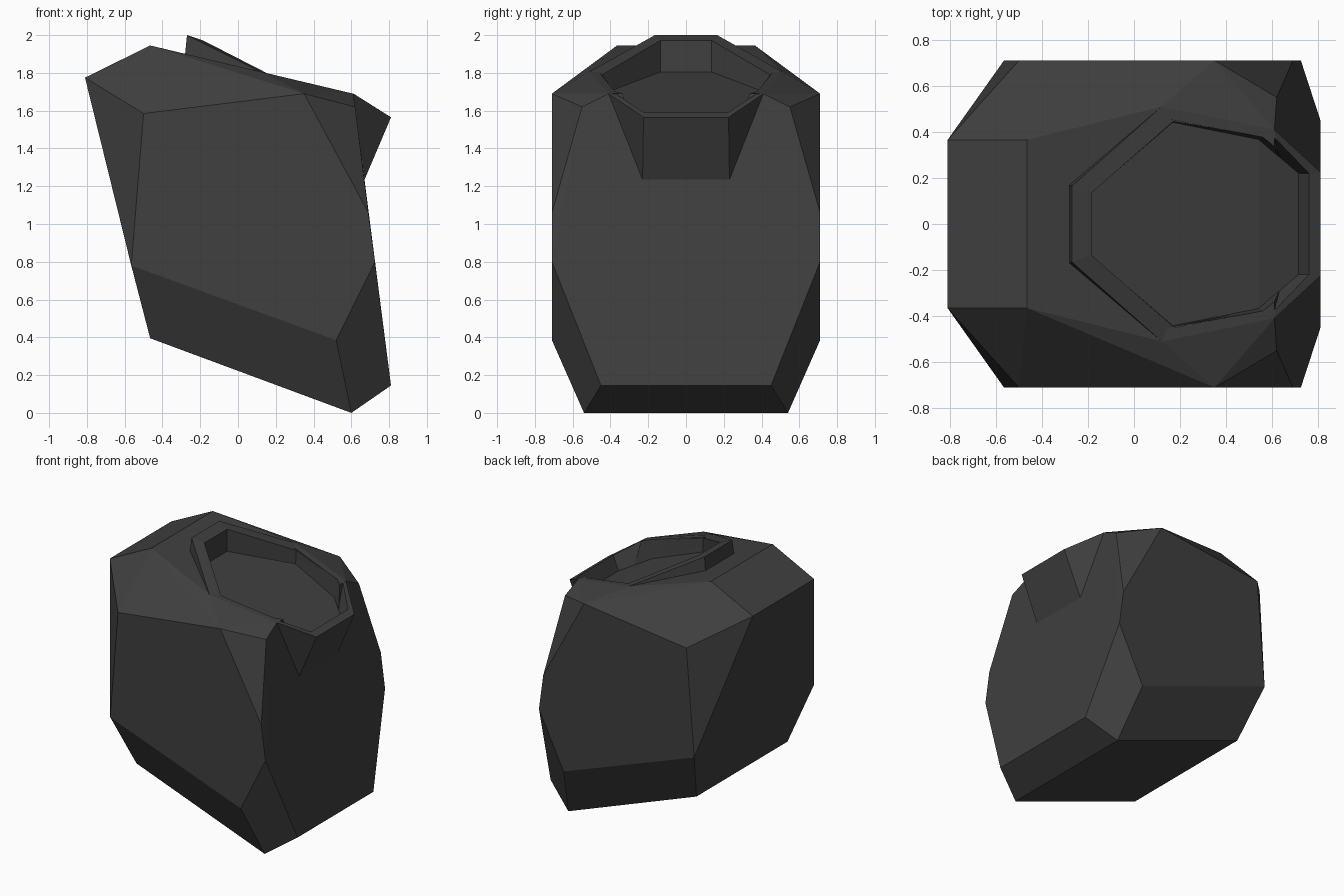
import bpy, bmesh, math
from mathutils import Vector

if "Cube" in bpy.data.objects:
    bpy.data.objects.remove(bpy.data.objects["Cube"])

# One dark grey for everything
grey = bpy.data.materials.new("dark_grey")
grey.use_nodes = True
grey.diffuse_color = (0.05, 0.05, 0.05, 1)
grey.node_tree.nodes["Principled BSDF"].inputs["Base Color"].default_value = grey.diffuse_color


def finish(bm, name):
    mesh = bpy.data.meshes.new(name)
    bm.to_mesh(mesh)
    bm.free()
    mesh.materials.append(grey)
    obj = bpy.data.objects.new(name, mesh)
    bpy.context.collection.objects.link(obj)
    return obj


def mirrored(half):
    """Closed loop from its left-hand (+y) half."""
    return list(half) + [(x, -y, z) for x, y, z in reversed(half)]


def hull(points, name):
    bm = bmesh.new()
    for p in points:
        bm.verts.new(p)
    out = bmesh.ops.convex_hull(bm, input=bm.verts)
    loose = [v for v in bm.verts if not v.link_faces]
    bmesh.ops.delete(bm, geom=loose, context='VERTS')
    bmesh.ops.dissolve_limit(bm, angle_limit=math.radians(1.5),
                             verts=bm.verts, edges=bm.edges)
    bmesh.ops.recalc_face_normals(bm, faces=bm.faces)
    return finish(bm, name)


# Faceted leaning body
body = hull(mirrored([
    (-.81, .365, 1.775), (-.465, .365, 1.945), (.12, .51, 1.806), (.61, .41, 1.69),
    (-.50, .71, 1.585), (.35, .71, 1.69), (.62, .55, 1.62), (.69, .71, 1.06),
    (.725, .71, .80), (.52, .71, .385), (-.565, .71, .78),
    (-.465, .54, .395), (.60, .54, 0), (.81, .45, .145)]), "body")

# Half loops of the bowl, from its foot over the rim to the floor
foot = [(-.28, .17, 1.90), (.12, .51, 1.806), (.61, .41, 1.69), (.67, .23, 1.235)]
lip = [(-.27, .165, 2.0), (.12, .51, 1.806), (.61, .41, 1.69), (.81, .225, 1.565)]
inner = [(-.185, .135, 1.972), (.17, .445, 1.79), (.615, .37, 1.688), (.76, .22, 1.59)]
floor = [(-.185, .135, 1.805), (.17, .445, 1.688), (.54, .37, 1.566), (.715, .22, 1.485)]

# Rim, spout, inner walls and floor lofted through those loops
bm = bmesh.new()
loops = [[bm.verts.new(p) for p in mirrored(h)] for h in (foot, lip, inner, floor)]
for low, high in zip(loops, loops[1:]):
    for i in range(len(low)):
        j = (i + 1) % len(low)
        bm.faces.new((low[j], low[i], high[i], high[j]))
f = loops[-1]
bm.faces.new((f[7], f[6], f[5], f[2], f[1], f[0]))
bm.faces.new((f[5], f[4], f[3], f[2]))
bmesh.ops.remove_doubles(bm, verts=bm.verts, dist=0.001)
bowl = finish(bm, "bowl_and_spout")

# Clear the body out from under the bowl
above = [(x - .01, y * .97, z + .3) for x, y, z in lip]
below = [(x, y * .99, z - .01) for x, y, z in floor]
cutter = hull(mirrored(above + below), "bowl_cutter")
cutter.hide_render = True
cut = body.modifiers.new("bowl_cut", 'BOOLEAN')
cut.object = cutter
cut.operation = 'DIFFERENCE'
cut.solver = 'EXACT'
bpy.context.view_layer.objects.active = body
bpy.ops.object.modifier_apply(modifier=cut.name)
bpy.data.objects.remove(cutter)
